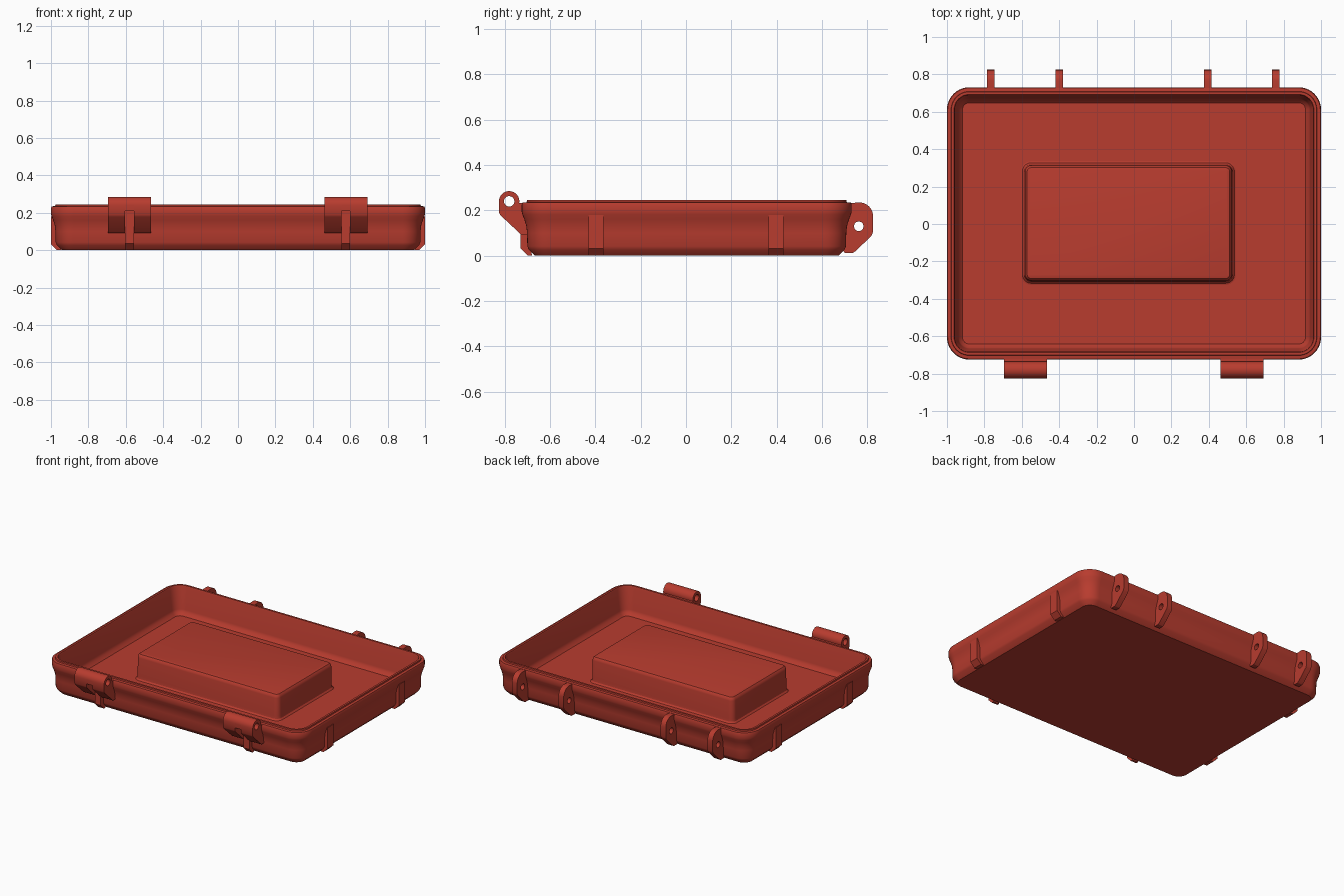
import bpy, bmesh, math
from mathutils import Vector

if "Cube" in bpy.data.objects:
    bpy.data.objects.remove(bpy.data.objects["Cube"])

red = bpy.data.materials.new("brick red")
red.diffuse_color = (0.48, 0.045, 0.028, 1)
red.use_nodes = True
red.node_tree.nodes["Principled BSDF"].inputs["Base Color"].default_value = red.diffuse_color


def finish(name, bm):
    bmesh.ops.recalc_face_normals(bm, faces=bm.faces)
    mesh = bpy.data.meshes.new(name)
    bm.to_mesh(mesh)
    bm.free()
    mesh.materials.append(red)
    obj = bpy.data.objects.new(name, mesh)
    bpy.context.collection.objects.link(obj)
    bpy.ops.object.select_all(action='DESELECT')
    obj.select_set(True)
    bpy.context.view_layer.objects.active = obj
    bpy.ops.object.shade_smooth_by_angle(angle=math.radians(32))
    return obj


def rounded_loft(name, cx, cy, hx, hy, radius, profile, seg=10):
    """Stack rounded rectangles along a list of (inset, height)."""
    bm = bmesh.new()
    loops = []
    for inset, z in profile:
        r = max(radius - inset, 0.004)
        loop = []
        for quarter, (sx, sy) in enumerate([(1, 1), (-1, 1), (-1, -1), (1, -1)]):
            for i in range(seg + 1):
                a = math.pi / 2 * (quarter + i / seg)
                loop.append(bm.verts.new((cx + sx * (hx - inset - r) + r * math.cos(a),
                                          cy + sy * (hy - inset - r) + r * math.sin(a), z)))
        loops.append(loop)
    n = len(loops[0])
    for a, b in zip(loops, loops[1:]):
        for i in range(n):
            j = (i + 1) % n
            bm.faces.new((a[i], a[j], b[j], b[i]))
    bm.faces.new(loops[0])
    bm.faces.new(loops[-1])
    return finish(name, bm)


def arc(cy, cz, r, start, end, n=16):
    return [(cy + r * math.cos(math.radians(start + (end - start) * i / n)),
             cz + r * math.sin(math.radians(start + (end - start) * i / n))) for i in range(n + 1)]


def plate(name, outline, x0, x1, hole=None, turn=False):
    """Extrude a side outline, optionally pierced, from x0 to x1 (along y if turn)."""
    bm = bmesh.new()
    edges = []
    for ring in [outline] + ([hole] if hole else []):
        vs = [bm.verts.new((u, x0, z) if turn else (x0, u, z)) for u, z in ring]
        edges += [bm.edges.new((vs[i - 1], vs[i])) for i in range(len(vs))]
    bmesh.ops.triangle_fill(bm, edges=edges, use_beauty=True)
    ext = bmesh.ops.extrude_face_region(bm, geom=bm.faces[:], use_keep_orig=True)
    shift = Vector((0, x1 - x0, 0) if turn else (x1 - x0, 0, 0))
    bmesh.ops.translate(bm, vec=shift,
                        verts=[g for g in ext["geom"] if isinstance(g, bmesh.types.BMVert)])
    return finish(name, bm)


# Tray shell: chamfered foot, flared rim, raised lip, sloping inside wall and floor
rounded_loft("tray_shell", 0, 0.003, 1.0, 0.728, 0.12, [
    (0.058, 0), (0.032, 0.026), (0.025, 0.042), (0.024, 0.10), (0.021, 0.13),
    (0.012, 0.16), (0.003, 0.182), (0, 0.195), (0, 0.225), (0.004, 0.234),
    (0.022, 0.236), (0.024, 0.245), (0.038, 0.245), (0.042, 0.236),
    (0.058, 0.085), (0.064, 0.068), (0.083, 0.05)])

# Raised block on the floor with a filleted base and rounded top
rounded_loft("raised_block", -0.03, 0.005, 0.555, 0.31, 0.035, [
    (-0.025, 0.049), (-0.012, 0.052), (-0.003, 0.062), (0, 0.08), (0.002, 0.205),
    (0.006, 0.218), (0.014, 0.227), (0.027, 0.23)])

# Front hinges: two slanted arms joined by a barrel, with a rib below
barrel = arc(-0.78, 0.24, 0.045, -10, 180)
pin_hole = arc(-0.78, 0.24, 0.023, 0, 345, 23)
arm = barrel + [(-0.825, 0.19), (-0.818, 0.178), (-0.727, 0.093), (-0.69, 0.093), (-0.69, 0.232)]
bridge = barrel + [(-0.823, 0.21), (-0.69, 0.21), (-0.69, 0.232)]
front_rib = [(-0.68, 0), (-0.696, 0), (-0.731, 0.035), (-0.731, 0.2), (-0.69, 0.2)]
for side, c in (("left", -0.58), ("right", 0.577)):
    plate(f"hinge_arm_outer_{side}", arm, c - 0.115, c - 0.023, pin_hole)
    plate(f"hinge_arm_inner_{side}", arm, c + 0.023, c + 0.115, pin_hole)
    plate(f"hinge_barrel_{side}", bridge, c - 0.023, c + 0.023, pin_hole)
    plate(f"front_rib_{side}", front_rib, c - 0.023, c + 0.023)

# Back latch lugs in mirrored pairs
lug = ([(0.69, 0.23), (0.69, 0.03), (0.70, 0.012), (0.735, 0.012), (0.75, 0.022), (0.818, 0.088),
        (0.825, 0.105)] + arc(0.765, 0.175, 0.06, 0, 90, 10))
lug_hole = arc(0.762, 0.13, 0.021, 0, 345, 23)
for i, x in enumerate((-0.765, -0.40, 0.395, 0.757)):
    plate(f"latch_lug_{i + 1}", lug, x - 0.02, x + 0.02, lug_hole)

# Ribs on both short sides
for side, s in (("left", -1), ("right", 1)):
    rib = [(s * u, z) for u, z in
           [(0.945, 0), (0.967, 0), (1.0, 0.033), (1.0, 0.18), (0.96, 0.18)]]
    for end, y in (("front", -0.398), ("back", 0.396)):
        plate(f"side_rib_{side}_{end}", rib, y - 0.033, y + 0.033, turn=True)
